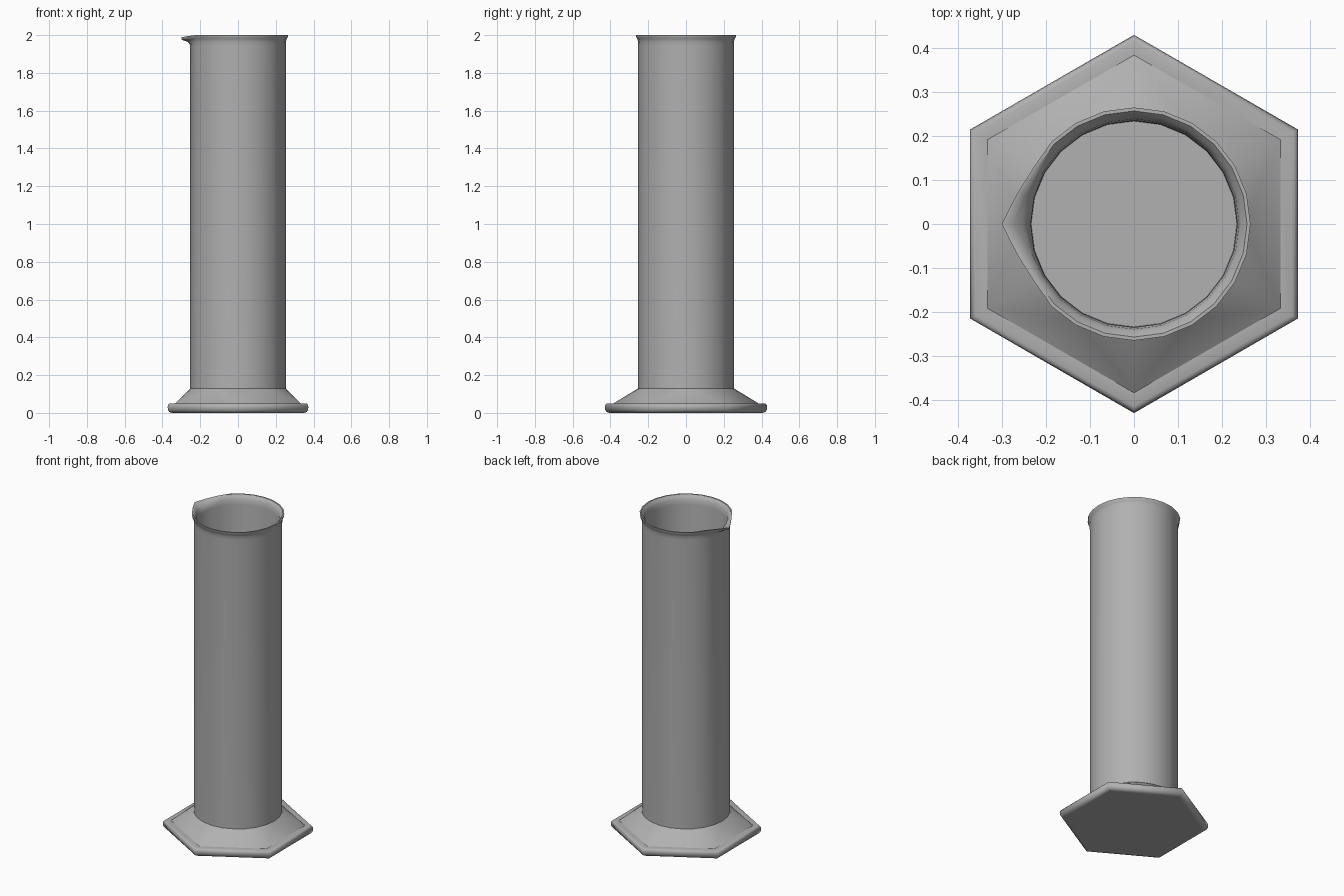
import bpy, bmesh
from math import cos, sin, pi

if "Cube" in bpy.data.objects:
    bpy.data.objects.remove(bpy.data.objects["Cube"])

SEG = 24
grey = bpy.data.materials.new("dark_grey")
grey.diffuse_color = (0.44, 0.44, 0.44, 1)
grey.use_nodes = True
grey.node_tree.nodes["Principled BSDF"].inputs["Base Color"].default_value = grey.diffuse_color


def ring(r, z, n, start=0.0):
    return [(r * cos(start + 2 * pi * i / n), r * sin(start + 2 * pi * i / n), z)
            for i in range(n)]


def finish(name, bm, angle):
    bmesh.ops.recalc_face_normals(bm, faces=bm.faces)
    mesh = bpy.data.meshes.new(name)
    bm.to_mesh(mesh)
    bm.free()
    mesh.materials.append(grey)
    ob = bpy.data.objects.new(name, mesh)
    bpy.context.collection.objects.link(ob)
    bpy.ops.object.select_all(action='DESELECT')
    ob.select_set(True)
    bpy.context.view_layer.objects.active = ob
    bpy.ops.object.shade_smooth_by_angle(angle=angle)
    return ob


def bridge(bm, rings):
    for a, b in zip(rings, rings[1:]):
        n = len(a)
        for i in range(n):
            j = (i + 1) % n
            bm.faces.new((a[i], a[j], b[j], b[i]))


# Foot: sloping collar from hexagon to circle, open at both ends
bm = bmesh.new()
for p in ring(0.384, 0.05, 6, pi / 2) + ring(0.253, 0.13, SEG):
    bm.verts.new(p)
bmesh.ops.convex_hull(bm, input=bm.verts[:])
bm.normal_update()
caps = [f for f in bm.faces if abs(f.normal.z) > 0.99]
bmesh.ops.delete(bm, geom=caps, context='FACES')

# Foot: hexagonal plate with rounded rim (corner radius, height)
plate = [(0.395, 0), (0.405, 0), (0.42, 0.005), (0.428, 0.016), (0.43, 0.03),
         (0.428, 0.042), (0.422, 0.048), (0.415, 0.05), (0.384, 0.05)]
rings = [[bm.verts.new(p) for p in ring(r, z, 6, pi / 2)] for r, z in plate]
bridge(bm, rings)
bm.faces.new(rings[0])
bmesh.ops.remove_doubles(bm, verts=bm.verts[:], dist=0.0005)
# Crease where the plate meets the collar
for e in bm.edges:
    if all(abs(v.co.z - 0.05) < 1e-4 and v.co.xy.length < 0.39 for v in e.verts):
        e.smooth = False
finish("foot", bm, 1.1)

# Tube with flared lip and pouring spout: (radius, height, spout amount)
profile = [(0.253, 0.13, 0), (0.253, 1.945, 0), (0.254, 1.968, 0.3),
           (0.258, 1.98, 0.75), (0.263, 1.988, 1), (0.265, 2.0, 1),
           (0.257, 2.0, 1), (0.246, 1.988, 0.8), (0.239, 1.975, 0.4),
           (0.235, 1.945, 0), (0.235, 0.075, 0), (0.234, 0.06, 0)]
pull = {0: 0.036, 1: 0.009, 2: -0.003}   # outward pull by steps from spout tip
dip = {0: 0.012, 1: 0.005}
bm = bmesh.new()
rings = []
for r, z, s in profile:
    row = []
    for i in range(SEG):
        a = 2 * pi * i / SEG
        k = abs(i - SEG // 2)            # the spout points to -x
        rr = r + s * pull.get(k, 0)
        zz = z - s * dip.get(k, 0)
        row.append(bm.verts.new((rr * cos(a), rr * sin(a), zz)))
    rings.append(row)
bridge(bm, rings)
bm.faces.new(rings[-1])
finish("measuring_tube", bm, 0.8)
